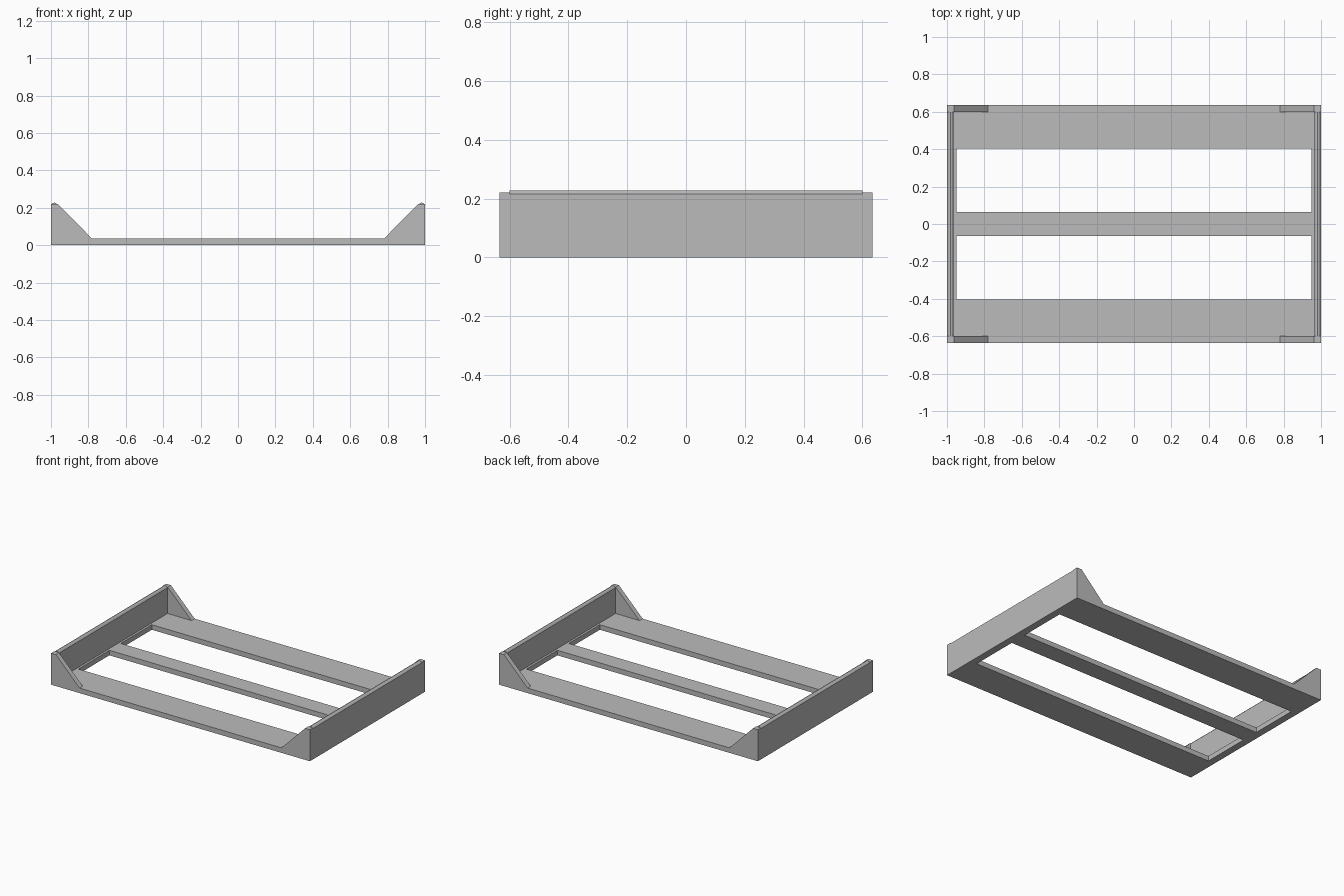
import bpy
import bmesh

cube = bpy.data.objects.get("Cube")
if cube:
    bpy.data.objects.remove(cube, do_unlink=True)

grey = bpy.data.materials.new("plain grey")
grey.use_nodes = True
color = (0.5, 0.5, 0.5, 1)
grey.diffuse_color = color
grey.node_tree.nodes["Principled BSDF"].inputs["Base Color"].default_value = color

HALF_Y, INNER_Y, BASE_Z, SLOT_X = 0.635, 0.60, 0.035, 0.95


def extrude(name, profile, y0, y1, side=1):
    """Prism from an x-z profile, run along y and optionally flipped in x."""
    bm = bmesh.new()
    face = bm.faces.new([bm.verts.new((x * side, y0, z)) for x, z in profile])
    moved = bmesh.ops.extrude_face_region(bm, geom=[face])["geom"]
    verts = [v for v in moved if isinstance(v, bmesh.types.BMVert)]
    bmesh.ops.translate(bm, vec=(0, y1 - y0, 0), verts=verts)
    bmesh.ops.recalc_face_normals(bm, faces=bm.faces)
    mesh = bpy.data.meshes.new(name)
    bm.to_mesh(mesh)
    bm.free()
    mesh.materials.append(grey)
    obj = bpy.data.objects.new(name, mesh)
    bpy.context.collection.objects.link(obj)
    return obj


def slab(x0, x1, z0, z1):
    return [(x0, z0), (x1, z0), (x1, z1), (x0, z1)]


# Base slats
for name, y0, y1 in (("front_slat", -HALF_Y, -0.405),
                     ("middle_slat", -0.063, 0.063),
                     ("back_slat", 0.405, HALF_Y)):
    extrude(name, slab(-SLOT_X, SLOT_X, 0, BASE_Z), y0, y1)

# End walls with a bevelled top edge, and triangular corner cheeks
wall = [(0.965, 0), (1, 0), (1, 0.216), (0.99, 0.225), (0.982, 0.228),
        (0.974, 0.225), (0.965, 0.215)]
cheek = [(0.78, BASE_Z), (SLOT_X, 0), (1, 0), (1, 0.22), (0.963, 0.22)]
for side, label in ((1, "left"), (-1, "right")):
    extrude(label + "_wall", wall, -INNER_Y, INNER_Y, side)
    extrude(label + "_base_edge", slab(SLOT_X, 0.965, 0, BASE_Z), -INNER_Y, INNER_Y, side)
    extrude(label + "_front_cheek", cheek, -HALF_Y, -INNER_Y, side)
    extrude(label + "_back_cheek", cheek, INNER_Y, HALF_Y, side)
